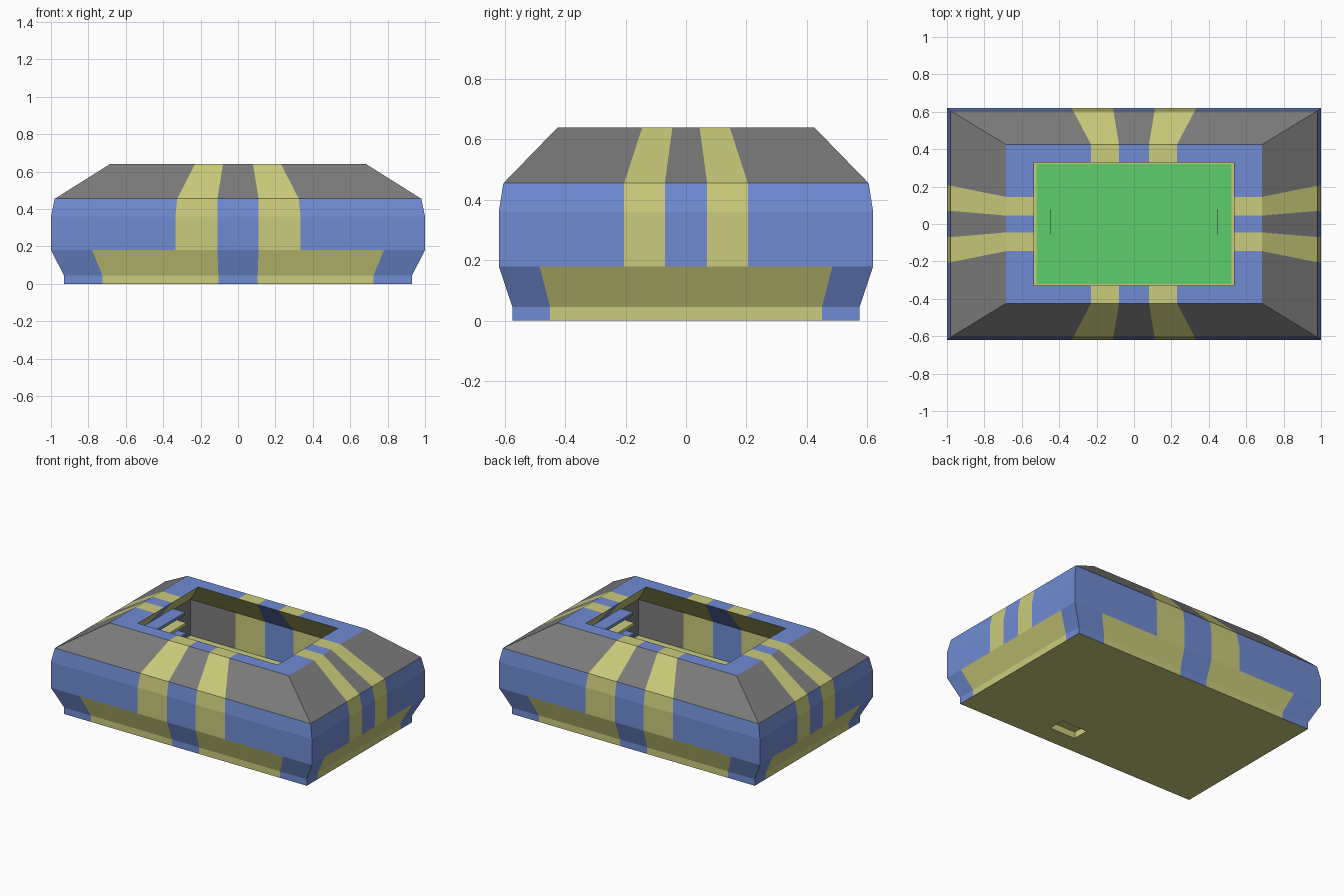
import bpy, bmesh

if "Cube" in bpy.data.objects:
    bpy.data.objects.remove(bpy.data.objects["Cube"])

# ---- colours (grey stays as an empty, uncoloured slot) ----
def mat(name, rgb):
    m = bpy.data.materials.new(name)
    m.diffuse_color = (*rgb, 1)
    m.use_nodes = True
    m.node_tree.nodes["Principled BSDF"].inputs["Base Color"].default_value = m.diffuse_color
    return m

GREY, BLUE, YELLOW = 0, 1, 2
blue = mat("blue", (0.16, 0.26, 0.65))
yellow = mat("yellow", (0.60, 0.60, 0.20))
green = mat("green", (0.11, 0.62, 0.15))
grey = mat("grey", (0.2, 0.2, 0.2))

# profile rings: half length x, half width y, height
FOOT0, FOOT1 = (0.93, 0.575, 0), (0.93, 0.575, 0.045)
HULL0, HULL1, HULL2 = (1, 0.62, 0.18), (1, 0.62, 0.36), (0.98, 0.605, 0.455)
ROOF, HOLE = (0.685, 0.425, 0.64), (0.535, 0.33, 0.64)
WALL1, WALL0 = (0.68, 0.45, 0.47), (0.68, 0.45, 0.22)
INNER = (0.52, 0.32, 0.22)

# stripe edges: (long side outer, inner), (short side outer, inner)
LOW0, LOW1 = ((0.725, 0.105), (0.45, 0)), ((0.78, 0.11), (0.485, 0))
MID0, MID1 = ((0.335, 0.11), (0.205, 0.07)), ((0.325, 0.11), (0.205, 0.07))
TOP = ((0.23, 0.08), (0.145, 0.045))

bm = bmesh.new()

def face(pts, colour):
    f = bm.faces.new([bm.verts.new(p) for p in pts])
    f.material_index = colour

def band(lo, hi, s0, s1, base, centre, stripe=YELLOW):
    """Four sides between two rings, each cut into five coloured strips."""
    for side in range(4):
        k = side % 2
        turn = (lambda t, d, z: (t, -d, z), lambda t, d, z: (d, t, z),
                lambda t, d, z: (-t, d, z), lambda t, d, z: (-d, -t, z))[side]
        def cuts(ring, s):
            o, i = s[k]
            return [-ring[k], -o, -i, i, o, ring[k]]
        a, b = cuts(lo, s0), cuts(hi, s1)
        for n, c in enumerate((base, stripe, centre, stripe, base)):
            if a[n + 1] - a[n] < 1e-5:
                continue
            face([turn(a[n], lo[1 - k], lo[2]), turn(a[n + 1], lo[1 - k], lo[2]),
                  turn(b[n + 1], hi[1 - k], hi[2]), turn(b[n], hi[1 - k], hi[2])], c)

# outer hull, sloping roof and rim
band(FOOT0, FOOT1, LOW0, LOW0, BLUE, BLUE)
band(FOOT1, HULL0, LOW0, LOW1, BLUE, BLUE)
band(HULL0, HULL1, MID0, MID0, BLUE, BLUE)
band(HULL1, HULL2, MID0, MID1, BLUE, BLUE)
band(HULL2, ROOF, MID1, TOP, GREY, GREY)
band(ROOF, HOLE, TOP, TOP, BLUE, BLUE)
# inside: overhang, wall, floor border
band(HOLE, WALL1, TOP, MID0, YELLOW, BLUE)
band(WALL1, WALL0, MID0, MID0, GREY, BLUE)
band(WALL0, INNER, MID0, MID0, YELLOW, YELLOW)

# underside with a small rectangular recess
xs, ys, h = (-0.93, 0.108, 0.307, 0.93), (-0.575, -0.445, -0.33, 0.575), 0.045
for i in range(3):
    for j in range(3):
        z = h if i == j == 1 else 0
        x0, x1, y0, y1 = xs[i], xs[i + 1], ys[j], ys[j + 1]
        face([(x0, y0, z), (x0, y1, z), (x1, y1, z), (x1, y0, z)], YELLOW)
corners = [(xs[1], ys[1]), (xs[2], ys[1]), (xs[2], ys[2]), (xs[1], ys[2])]
for n in range(4):
    p, q = corners[n], corners[(n + 1) % 4]
    face([(*p, h), (*q, h), (*q, 0), (*p, 0)], YELLOW)

bmesh.ops.remove_doubles(bm, verts=bm.verts, dist=1e-5)
me = bpy.data.meshes.new("striped_shell")
bm.to_mesh(me)
bm.free()
for m in (grey, blue, yellow):
    me.materials.append(m)
bpy.context.collection.objects.link(bpy.data.objects.new("striped_shell", me))

def box(name, centre, size, material):
    bpy.ops.mesh.primitive_cube_add(size=1, location=centre)
    o = bpy.context.object
    o.name = name
    o.scale = size
    o.data.materials.append(material)

# green floor panel
bpy.ops.mesh.primitive_plane_add(size=1, location=(0, 0, 0.22))
panel = bpy.context.object
panel.name = "floor_panel"
panel.scale = (1.04, 0.64, 1)
panel.data.materials.append(green)

# end ledges tucked below the rim, and thin upright tabs on the floor
for s in (-1, 1):
    for n, (z, m) in enumerate(((0.49, blue), (0.42, yellow), (0.35, blue))):
        box(f"end_ledge_{n}", (s * 0.615, 0, z), (0.11 if n == 0 else 0.13, 0.44, 0.02), m)
    box("floor_tab", (s * 0.445, 0.012, 0.235), (0.004, 0.135, 0.03), grey)
